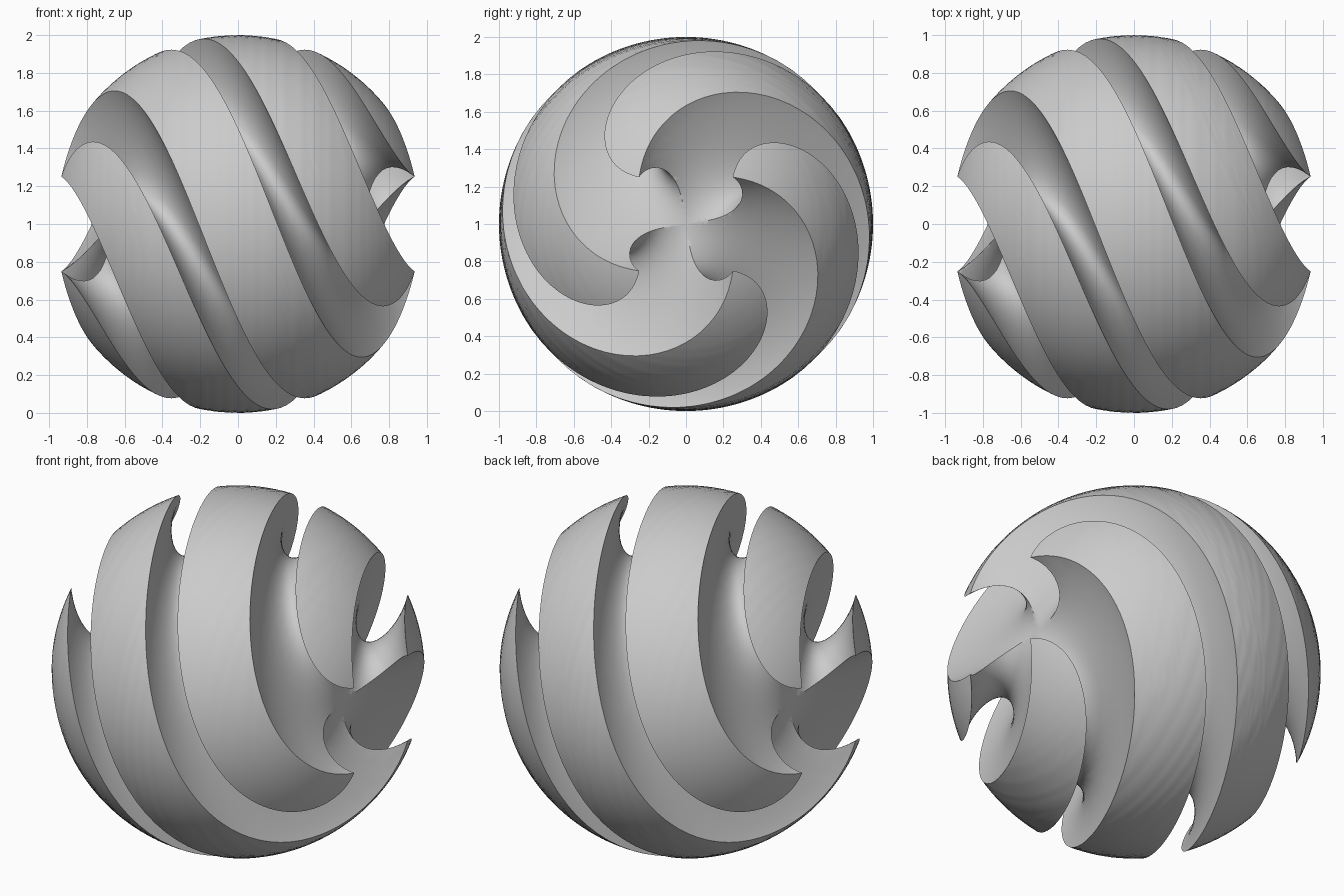
import bpy, bmesh, math
from mathutils import Matrix

if "Cube" in bpy.data.objects:
    bpy.data.objects.remove(bpy.data.objects["Cube"])

RING_R = 0.93                        # groove centre line, just below the surface
GROOVE_R = 0.2535                    # radius of the round groove
TWIST = math.radians(135) / 0.935    # radians of twist per unit of x

# Ball with its poles on the x axis
bpy.ops.mesh.primitive_uv_sphere_add(segments=160, ring_count=96, radius=1)
ball = bpy.context.object
ball.name = "swirled_ball"
ball.data.transform(Matrix.Rotation(math.pi / 2, 4, 'Y'))

# Two ring cutters crossing at the poles make four round grooves
cutters = []
for angle in (45, 135):
    bpy.ops.mesh.primitive_torus_add(major_segments=192, minor_segments=56,
                                     major_radius=RING_R, minor_radius=GROOVE_R)
    ring = bpy.context.object
    ring.name = "groove_cutter"
    ring.hide_render = True
    ring.data.transform(Matrix.Rotation(math.radians(angle), 4, 'X'))
    mod = ball.modifiers.new("groove", 'BOOLEAN')
    mod.operation = 'DIFFERENCE'
    mod.solver = 'EXACT'
    mod.object = ring
    cutters.append(ring)

bpy.context.view_layer.update()
carved = bpy.data.meshes.new_from_object(
    ball.evaluated_get(bpy.context.evaluated_depsgraph_get()))
ball.modifiers.clear()
ball.data = carved
for ring in cutters:
    bpy.data.objects.remove(ring)

# Twist the carved ball around x, then lift it onto the ground
bm = bmesh.new()
bm.from_mesh(carved)
bmesh.ops.triangulate(bm, faces=bm.faces[:])
for v in bm.verts:
    v.co = Matrix.Rotation(TWIST * v.co.x, 3, 'X') @ v.co
    v.co.z += 1
bm.normal_update()
bm.to_mesh(carved)
bm.free()

# Smooth surfaces, sharp groove rims
bpy.ops.object.select_all(action='DESELECT')
ball.select_set(True)
bpy.context.view_layer.objects.active = ball
bpy.ops.object.shade_smooth_by_angle(angle=math.radians(35))
